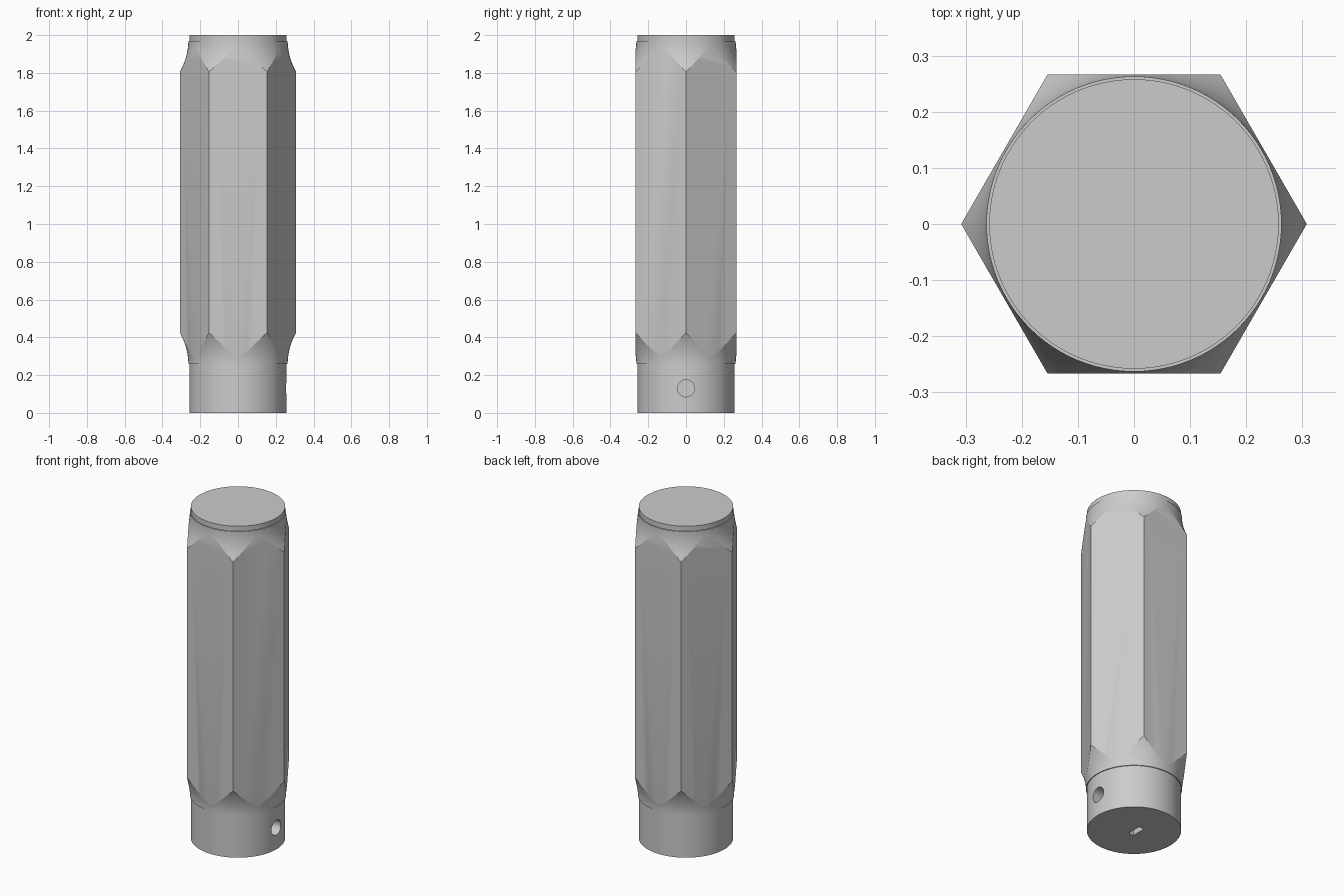
import bpy
import bmesh
import math
from mathutils import Matrix, Vector

cube = bpy.data.objects.get("Cube")
if cube:
    bpy.data.objects.remove(cube, do_unlink=True)

NECK, RING, CORNER = 0.258, 0.263, 0.308
GROOVE, FLARE, CAP, TOP = 0.26, 0.165, 1.97, 2.0

grey = bpy.data.materials.new("plain grey")
grey.use_nodes = True
grey.diffuse_color = (0.6, 0.6, 0.6, 1)
grey.node_tree.nodes["Principled BSDF"].inputs["Base Color"].default_value = grey.diffuse_color


def make_object(name, bm):
    bmesh.ops.recalc_face_normals(bm, faces=bm.faces)
    mesh = bpy.data.meshes.new(name)
    bm.to_mesh(mesh)
    bm.free()
    mesh.materials.append(grey)
    obj = bpy.data.objects.new(name, mesh)
    bpy.context.collection.objects.link(obj)
    return obj


def prism(name, radius, depth, sides, matrix):
    bm = bmesh.new()
    bmesh.ops.create_cone(bm, cap_ends=True, segments=sides, radius1=radius,
                          radius2=radius, depth=depth, matrix=matrix)
    return make_object(name, bm)


def box(name, size, centre):
    bm = bmesh.new()
    bmesh.ops.create_cube(bm, size=1, matrix=Matrix.Translation(centre) @ Matrix.Diagonal((*size, 1)))
    return make_object(name, bm)


def lathe(name, profile, steps=96):
    bm = bmesh.new()
    verts = [bm.verts.new((r, 0, z)) for r, z in profile]
    edges = [bm.edges.new(pair) for pair in zip(verts, verts[1:])]
    bmesh.ops.spin(bm, geom=verts + edges, cent=(0, 0, 0), axis=(0, 0, 1),
                   angle=math.tau, steps=steps)
    bmesh.ops.remove_doubles(bm, verts=bm.verts, dist=1e-5)
    # Close both flat ends
    bmesh.ops.holes_fill(bm, edges=[e for e in bm.edges if e.is_boundary], sides=0)
    return make_object(name, bm)


def combine(target, tool, operation):
    mod = target.modifiers.new("shape", 'BOOLEAN')
    mod.operation, mod.solver, mod.object = operation, 'EXACT', tool
    bpy.context.view_layer.update()
    graph = bpy.context.evaluated_depsgraph_get()
    mesh = bpy.data.meshes.new_from_object(target.evaluated_get(graph))
    target.modifiers.clear()
    target.data = mesh
    bpy.data.objects.remove(tool, do_unlink=True)


# Turned body: neck, concave flare, wide middle, matching flare, cap
flare = [(RING + (CORNER - RING) * t * t, FLARE * t) for t in (i / 10 for i in range(12))]
profile = [(NECK, 0), (NECK, GROOVE)]
profile += [(r, GROOVE + h) for r, h in flare]
profile += [(r, CAP - h) for r, h in reversed(flare)]
profile += [(NECK, CAP), (NECK, TOP)]
body = lathe("hexagonal_handle", profile)

# Six flats with corners on the x axis
hexagon = prism("hexagon_tool", CORNER, 3, 6,
                Matrix.Translation((0, 0, 1)) @ Matrix.Rotation(math.pi / 2, 4, 'Z'))
low = min(hexagon.data.vertices, key=lambda v: v.co.x).co
if abs(low.y) > 0.01:
    hexagon.data.transform(Matrix.Rotation(math.pi / 6, 4, 'Z'))
combine(body, hexagon, 'INTERSECT')

# Round blind hole in the left side of the neck
combine(body, prism("hole_tool", 0.045, 0.24, 32,
                    Matrix.Translation((0.28, 0, 0.13)) @ Matrix.Rotation(math.pi / 2, 4, 'Y')),
        'DIFFERENCE')

# Small slot in the base
combine(body, box("slot_tool", (0.035, 0.09, 0.12), Vector((-0.015, 0, 0))), 'DIFFERENCE')

bpy.ops.object.select_all(action='DESELECT')
body.select_set(True)
bpy.context.view_layer.objects.active = body
bpy.ops.object.shade_smooth_by_angle(angle=math.radians(20))
